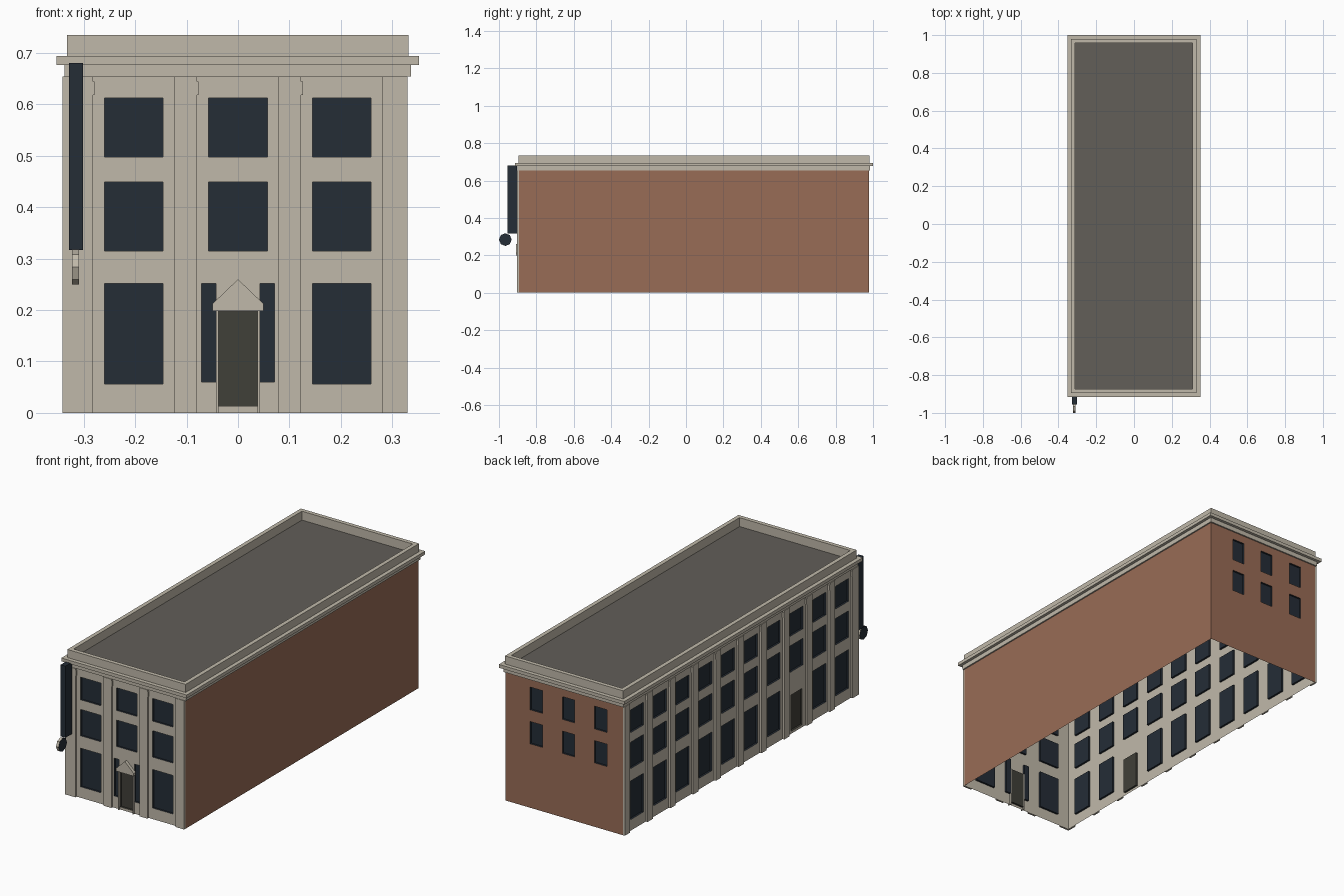
import bpy, bmesh, math
from mathutils import Vector

cube = bpy.data.objects.get("Cube")
if cube:
    bpy.data.objects.remove(cube, do_unlink=True)


def material(name, rgb):
    m = bpy.data.materials.new(name)
    m.use_nodes = True
    m.diffuse_color = (*rgb, 1)
    m.node_tree.nodes["Principled BSDF"].inputs["Base Color"].default_value = (*rgb, 1)
    return m


STONE = material("cream stone", (0.53, 0.485, 0.40))
BRICK = material("red brick", (0.315, 0.15, 0.093))
GLASS = material("dark navy glass", (0.018, 0.026, 0.037))
ROOF = material("grey roofing", (0.122, 0.112, 0.098))
DOOR = material("dark brown door", (0.051, 0.05, 0.04))


def finish(name, bm, mats):
    mesh = bpy.data.meshes.new(name)
    bm.to_mesh(mesh)
    bm.free()
    for m in mats:
        mesh.materials.append(m)
    ob = bpy.data.objects.new(name, mesh)
    bpy.context.collection.objects.link(ob)
    return ob


def add_box(bm, lo, hi):
    verts = bmesh.ops.create_cube(bm, size=1)["verts"]
    for v in verts:
        v.co = [(a + b) / 2 + c * (b - a) for a, b, c in zip(lo, hi, v.co)]


def box(name, lo, hi, mat):
    bm = bmesh.new()
    add_box(bm, lo, hi)
    return finish(name, bm, [mat])


# Building footprint and storey heights
X0, X1, Y0, Y1 = -0.331, 0.33, -0.893, 0.978
TOP, PROUD, REVEAL = 0.654, 0.01, 0.01
STOREYS = [(0.056, 0.252), (0.315, 0.449), (0.498, 0.613)]


def wall(name, origin, along, inward, length, mat, openings):
    """Thin wall sheet; openings are (u0, u1, z0, z1, slot) set back as panes."""
    origin, along, inward = Vector(origin), Vector(along), Vector(inward)
    bm = bmesh.new()

    def quad(points, slot):
        f = bm.faces.new([bm.verts.new(origin + along * u + inward * d + Vector((0, 0, z)))
                          for u, z, d in points])
        f.material_index = slot

    us = sorted({0, length, *(u for o in openings for u in o[:2])})
    zs = sorted({0, TOP, *(z for o in openings for z in o[2:4])})
    for a, b in zip(us, us[1:]):
        for c, d in zip(zs, zs[1:]):
            u, z = (a + b) / 2, (c + d) / 2
            if not any(o[0] < u < o[1] and o[2] < z < o[3] for o in openings):
                quad([(a, c, 0), (b, c, 0), (b, d, 0), (a, d, 0)], 0)
    for a, b, c, d, slot in openings:
        rim = [(a, c), (b, c), (b, d), (a, d)]
        quad([(*p, REVEAL) for p in rim], slot)
        for p, q in zip(rim, rim[1:] + rim[:1]):
            quad([(*p, 0), (*q, 0), (*q, REVEAL), (*p, REVEAL)], slot)
    bmesh.ops.remove_doubles(bm, verts=bm.verts, dist=0.0001)
    return finish(name, bm, [mat, GLASS, DOOR])


# Front wall: three bays, with sidelights and a door in the middle
openings = []
for cx in (-0.203, 0, 0.202):
    for level, (z0, z1) in enumerate(STOREYS):
        if cx or level:
            openings.append((cx - 0.057 - X0, cx + 0.057 - X0, z0, z1, 1))
for a, b in ((-0.071, -0.043), (0.043, 0.071)):
    openings.append((a - X0, b - X0, 0.06, 0.252, 1))
openings.append((-0.038 - X0, 0.038 - X0, 0.013, 0.197, 2))
wall("front_wall", (X0, Y0, 0), (1, 0, 0), (0, 1, 0), X1 - X0, STONE, openings)

# Long windowed side: ten bays, one holding a door
BAYS, PIER = 10, 0.042
STEP = (Y1 - Y0 - PIER) / BAYS
openings = []
for i in range(BAYS):
    c = PIER / 2 + STEP * (i + 0.5)
    for level, (z0, z1) in enumerate(STOREYS):
        if i == 2 and level == 0:
            openings.append((c - 0.046, c + 0.046, 0.013, 0.197, 2))
        else:
            openings.append((c - 0.052, c + 0.052, z0, z1, 1))
wall("right_wall", (X0, Y0, 0), (0, 1, 0), (1, 0, 0), Y1 - Y0, STONE, openings)

# Brick back with two rows of windows, and a plain brick side
openings = [(cx - 0.035 - X0, cx + 0.035 - X0, z0, z1, 1)
            for cx in (-0.205, -0.024, 0.157) for z0, z1 in ((0.325, 0.438), (0.498, 0.613))]
wall("back_wall", (X0, Y1, 0), (1, 0, 0), (0, -1, 0), X1 - X0, BRICK, openings)
wall("left_wall", (X1, Y0, 0), (0, 1, 0), (-1, 0, 0), Y1 - Y0, BRICK, [])

# Pilasters, each with a slightly wider cap
CAP0, CAP1, LIP = 0.618, 0.645, 0.003
bm = bmesh.new()
for a, b in ((X0, -0.282), (-0.125, -0.08), (0.079, 0.123), (0.281, X1)):
    add_box(bm, (a, Y0 - PROUD, 0), (b, Y0, TOP))
    add_box(bm, (a, Y0 - PROUD, CAP0), (min(b + LIP, X1), Y0, CAP1))
finish("front_pilasters", bm, [STONE])
bm = bmesh.new()
for i in range(BAYS + 1):
    y = Y0 + i * STEP
    add_box(bm, (X0 - PROUD, y if i else y - PROUD, 0), (X0, y + PIER, TOP))
    add_box(bm, (X0 - PROUD, y, CAP0), (X0, min(y + PIER + LIP, Y1), CAP1))
finish("side_pilasters", bm, [STONE])

# Frieze, cornice and parapet: one profile carried round the footprint
profile = [(-0.002, TOP), (0.007, TOP), (0.007, 0.677), (0.022, 0.677), (0.022, 0.694),
           (0.002, 0.694), (0.002, 0.735), (-0.019, 0.735), (-0.019, 0.69)]
bm = bmesh.new()
loops = [[bm.verts.new(p) for p in ((X0 - o, Y0 - o, z), (X1 + o, Y0 - o, z),
                                    (X1 + o, Y1 + o, z), (X0 - o, Y1 + o, z))]
         for o, z in profile]
for low, high in zip(loops, loops[1:]):
    for i in range(4):
        j = (i + 1) % 4
        bm.faces.new((low[i], low[j], high[j], high[i]))
bm.faces.new(loops[-1]).material_index = 1
finish("cornice_parapet_and_roof", bm, [STONE, ROOF])

# Door surround and gabled hood
bm = bmesh.new()
for a, b in ((-0.043, -0.038), (0.038, 0.043)):
    add_box(bm, (a, Y0 - PROUD, 0), (b, Y0 + REVEAL, 0.2))
finish("door_jambs", bm, [STONE])
bm = bmesh.new()
hood = bm.faces.new([bm.verts.new((x, Y0, z)) for x, z in
                     ((-0.05, 0.198), (0.05, 0.198), (0.05, 0.212), (0, 0.26), (-0.05, 0.212))])
grown = bmesh.ops.extrude_face_region(bm, geom=[hood])["geom"]
bmesh.ops.translate(bm, vec=(0, -0.016, 0), verts=[g for g in grown if isinstance(g, bmesh.types.BMVert)])
bmesh.ops.recalc_face_normals(bm, faces=bm.faces)
finish("door_hood", bm, [STONE])

# Hanging blade sign with an eight-sided drum below
box("blade_sign", (-0.329, -0.955, 0.317), (-0.302, Y0 - PROUD, 0.681), GLASS)
bpy.ops.mesh.primitive_cylinder_add(vertices=8, radius=0.034, depth=0.014,
                                    location=(-0.316, -0.966, 0.284),
                                    rotation=(0, math.pi / 2, 0))
drum = bpy.context.object
drum.name = "sign_drum"
drum.data.materials.append(STONE)
drum.data.materials.append(GLASS)
for f in drum.data.polygons:
    f.material_index = int(abs(f.normal.z) > 0.9)
